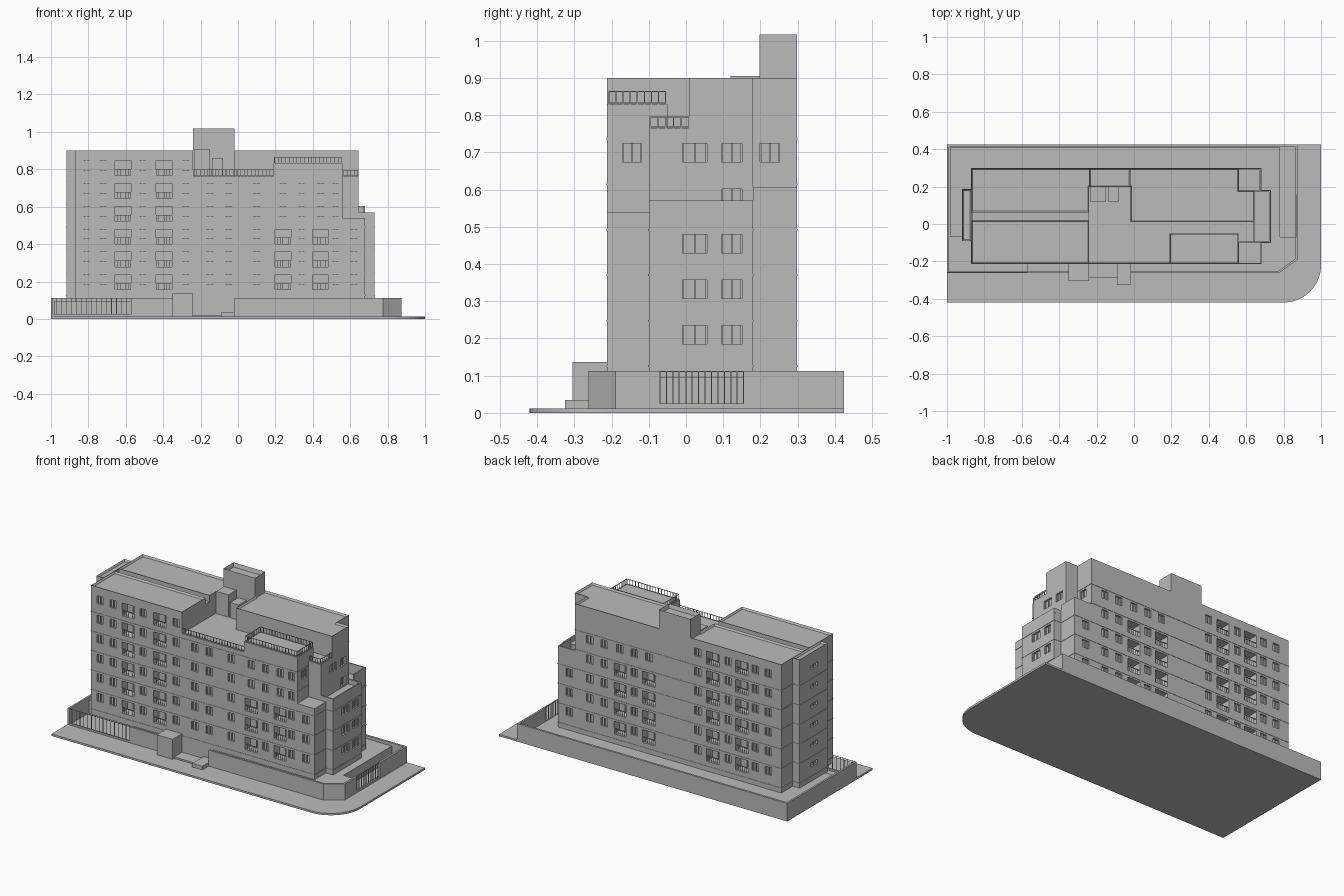
import bpy, bmesh, math
from mathutils import Vector

cube = bpy.data.objects.get("Cube")
if cube:
    bpy.data.objects.remove(cube, do_unlink=True)

grey = bpy.data.materials.new("concrete grey")
grey.use_nodes = True
grey.diffuse_color = (0.5, 0.5, 0.5, 1)
grey.node_tree.nodes["Principled BSDF"].inputs["Base Color"].default_value = (0.5, 0.5, 0.5, 1)


def finish(name, bm):
    bmesh.ops.recalc_face_normals(bm, faces=bm.faces)
    me = bpy.data.meshes.new(name)
    bm.to_mesh(me)
    bm.free()
    me.materials.append(grey)
    ob = bpy.data.objects.new(name, me)
    bpy.context.collection.objects.link(ob)
    return ob


def prism(name, pts, z0, z1, parapet=0.0):
    """Upright prism over an outline, with an optional sunken roof."""
    bm = bmesh.new()
    base = bm.faces.new([bm.verts.new((x, y, z0)) for x, y in pts])
    ext = bmesh.ops.extrude_face_region(bm, geom=[base], use_keep_orig=True)
    for v in [g for g in ext["geom"] if isinstance(g, bmesh.types.BMVert)]:
        v.co.z = z1
    bmesh.ops.recalc_face_normals(bm, faces=bm.faces)
    if parapet:
        top = max(bm.faces, key=lambda f: f.calc_center_median().z)
        bmesh.ops.inset_region(bm, faces=[top], thickness=0.01)
        for v in top.verts:
            v.co.z -= parapet
    return finish(name, bm)


def rect(x0, x1, y0, y1):
    return [(x0, y0), (x1, y0), (x1, y1), (x0, y1)]


def boxes(name, items):
    """One object made of boxes given as (x0, x1, y0, y1, z0, z1)."""
    bm = bmesh.new()
    for x0, x1, y0, y1, z0, z1 in items:
        vs = bmesh.ops.create_cube(bm, size=1)["verts"]
        for v in vs:
            v.co = Vector(((x0 + x1) / 2 + v.co.x * (x1 - x0),
                           (y0 + y1) / 2 + v.co.y * (y1 - y0),
                           (z0 + z1) / 2 + v.co.z * (z1 - z0)))
    return finish(name, bm)


def railing(name, path, z0, z1, step=0.02, t=0.0015):
    """Bars and two rails along an axis-aligned path."""
    items = []
    for (ax, ay), (bx, by) in zip(path, path[1:]):
        n = max(1, round(math.hypot(bx - ax, by - ay) / step))
        for i in range(n + 1):
            x, y = ax + (bx - ax) * i / n, ay + (by - ay) * i / n
            items.append((x - t, x + t, y - t, y + t, z0, z1))
        for z in (z0 + 2 * t, z1 - t):
            items.append((min(ax, bx) - t, max(ax, bx) + t, min(ay, by) - t, max(ay, by) + t, z - t, z + t))
    return boxes(name, items)


# Ground slab with one rounded corner
arc = [(0.8 + 0.2 * math.cos(a), -0.22 + 0.2 * math.sin(a))
       for a in (math.radians(-90 + 9 * i) for i in range(11))]
prism("ground_slab", [(-1, -0.42)] + arc + [(1, 0.425), (-1, 0.425)], 0, 0.012)

# Podium with entrance alcove, front-left courtyard and right-hand sunken yard
prism("podium", [(-0.985, -0.07), (-0.57, -0.07), (-0.57, -0.25), (-0.24, -0.25), (-0.24, -0.212),
                 (-0.02, -0.212), (-0.02, -0.25), (0.775, -0.25), (0.865, -0.185), (0.865, -0.07),
                 (0.78, -0.07), (0.78, 0.41), (-0.985, 0.41)], 0.01, 0.095)

# Boundary walls
boxes("boundary_walls", [
    (-1, -0.988, -0.26, 0.425, 0.01, 0.113), (-1, 0.875, 0.412, 0.425, 0.01, 0.113),
    (0.863, 0.875, 0.155, 0.425, 0.01, 0.113), (0.863, 0.875, -0.19, -0.07, 0.01, 0.113),
    (-0.57, -0.35, -0.262, -0.25, 0.01, 0.113), (-0.02, 0.775, -0.262, -0.25, 0.01, 0.113),
    (-1, -0.57, -0.262, -0.254, 0.01, 0.022), (0.863, 0.875, -0.07, 0.155, 0.01, 0.025)])
prism("corner_wall", [(0.775, -0.262), (0.875, -0.19), (0.863, -0.185), (0.775, -0.25)], 0.01, 0.113)
railing("courtyard_fence", [(-0.995, -0.258), (-0.57, -0.258)], 0.02, 0.113, 0.027)
railing("gate_fence", [(0.869, -0.07), (0.869, 0.155)], 0.02, 0.113, 0.018)

# Entrance
boxes("entrance_block", [(-0.35, -0.24, -0.305, -0.21, 0.01, 0.137)])
boxes("entrance_steps", [(-0.24, -0.02, -0.29, -0.21, 0.01, 0.022),
                         (-0.09, -0.02, -0.325, -0.21, 0.01, 0.035)])

# Building masses
F, B = -0.212, 0.298
masses = [
    prism("lower_floors", rect(-0.87, 0.68, F, B), 0.09, 0.54),
    prism("right_bay", rect(0.68, 0.73, -0.1, 0.18), 0.09, 0.54),
    prism("left_bay", rect(-0.918, -0.87, -0.09, 0.185), 0.09, 0.9, 0.012),
    prism("middle_floors", [(-0.87, F), (0.56, F), (0.56, -0.1), (0.645, -0.1), (0.645, 0.18),
                            (0.56, 0.18), (0.56, B), (-0.87, B)], 0.54, 0.765),
    prism("front_top_floor", rect(-0.87, -0.24, F, 0.02), 0.765, 0.9, 0.012),
    prism("back_top_floor", [(-0.87, 0.062), (-0.24, 0.062), (-0.24, 0.2), (-0.02, 0.2), (-0.02, 0.01),
                             (0.645, 0.01), (0.645, 0.18), (0.56, 0.18), (0.56, B), (-0.87, B)],
          0.765, 0.9, 0.012),
]
boxes("roof_gutter", [(-0.865, -0.24, 0.02, 0.062, 0.765, 0.86)])
prism("terrace_block", rect(0.19, 0.56, F, -0.05), 0.765, 0.83)
prism("lift_tower", rect(-0.24, -0.02, 0.197, B), 0.88, 1.017, 0.025)
boxes("stair_head", [(-0.235, -0.15, 0.12, 0.2, 0.765, 0.905), (-0.14, -0.08, 0.12, 0.2, 0.765, 0.86)])

# Low parapets around the stepped terraces
boxes("step_parapets", [
    (0.56, 0.68, B - 0.008, B, 0.54, 0.605), (0.672, 0.68, 0.18, B, 0.54, 0.605),
    (0.722, 0.73, -0.1, 0.18, 0.54, 0.57), (0.645, 0.73, -0.1, -0.092, 0.54, 0.57),
    (0.645, 0.73, 0.172, 0.18, 0.54, 0.57)])

# Terrace railings
railing("front_railing", [(-0.24, -0.207), (0.19, -0.207)], 0.765, 0.798)
railing("upper_railing", [(0.195, -0.207), (0.555, -0.207), (0.555, -0.055), (0.195, -0.055),
                          (0.195, -0.207)], 0.83, 0.865)
railing("side_railing", [(0.565, -0.096), (0.64, -0.096), (0.64, 0.008)], 0.765, 0.797)

# Thin bands at each floor level
LEVEL, STOREY = 0.125, 0.1222
bands = []
for k in range(6):
    z = LEVEL + k * STOREY
    right = 0.68 if k < 4 else 0.56
    bands.append((-0.872, right + 0.002, F - 0.002, B + 0.002, z - 0.002, z + 0.002))
    bands.append((-0.92, -0.8, -0.092, 0.187, z - 0.002, z + 0.002))
    if k < 4:
        bands.append((0.6, 0.732, -0.102, 0.182, z - 0.002, z + 0.002))
boxes("floor_bands", bands)

# Windows and balconies: recesses to cut, plus bars that fill them
cuts, frames = [], []


def opening(axis, face, out, c, row, width=0.05, height=0.05, balcony=False):
    z0 = LEVEL + row * STOREY + (0.031 if balcony else 0.06)
    z1 = LEVEL + row * STOREY + 0.06 + height
    depth = 0.055 if balcony else 0.012

    def add(target, a0, a1, d0, d1, b0, b1):
        lo, hi = sorted((face + out * d0, face + out * d1))
        target.append((a0, a1, lo, hi, b0, b1) if axis == "y" else (lo, hi, a0, a1, b0, b1))

    h = width / 2
    add(cuts, c - h, c + h, -depth, 0.01, z0, z1)
    if balcony:
        for i in range(7):
            p = c - h + width * i / 6
            add(frames, p - 0.001, p + 0.001, -0.006, -0.004, z0, z0 + 0.032)
        add(frames, c - h, c + h, -0.007, -0.003, z0 + 0.031, z0 + 0.034)
        add(frames, c - 0.002, c + 0.002, -depth, -depth + 0.006, z0, z1)
    else:
        add(frames, c - 0.002, c + 0.002, -depth, -0.005, z0, z1)
        for a, b in ((c - h, c - h + 0.004), (c + h - 0.004, c + h)):
            add(frames, a, b, -depth, -0.006, z0, z1)


for row in range(6):
    # Front
    for x in (-0.81, -0.72, -0.51, -0.28):
        opening("y", F, -1, x, row, 0.042)
    for x in (-0.615, -0.395):
        opening("y", F, -1, x, row, 0.085, balcony=True)
    if row < 5:
        for x in (-0.15, -0.05, 0.1):
            opening("y", F, -1, x, row, 0.045)
        for x in (0.24, 0.44):
            low = row < 3
            opening("y", F, -1, x, row, 0.085 if low else 0.045, balcony=low)
        opening("y", F, -1, 0.34, row, 0.04)
        opening("y", F, -1, 0.52, row, 0.04)
    if row < 3:
        opening("y", F, -1, 0.62, row, 0.045)
    # Back
    for x in (-0.78, -0.69, -0.5, -0.29):
        opening("y", B, 1, x, row, 0.045)
    for x in (-0.595, -0.395):
        opening("y", B, 1, x, row, 0.085, balcony=True)
    if row < 5:
        for x in (0.05, 0.25):
            low = row < 4
            opening("y", B, 1, x, row, 0.085 if low else 0.045, balcony=low)
        for x in (0.15, 0.36, 0.46):
            opening("y", B, 1, x, row, 0.045)
    if row < 3:
        opening("y", B, 1, 0.6, row, 0.045)
    # Left end
    opening("x", -0.918, -1, 0.04, row, 0.065, 0.025)
    # Right end
    if row < 5:
        face = 0.73 if row < 3 else 0.645
        opening("x", face, 1, 0.123, row, 0.054)
        if row != 3:
            opening("x", face, 1, 0.023, row, 0.066)
for y in (-0.145, 0.225):
    opening("x", 0.56, 1, y, 4, 0.052)

cutter = boxes("opening_cutter", cuts)
cutter.hide_render = True
for ob in masses:
    mod = ob.modifiers.new("openings", "BOOLEAN")
    mod.operation, mod.solver, mod.object = "DIFFERENCE", "EXACT", cutter
    bpy.context.view_layer.objects.active = ob
    bpy.ops.object.modifier_apply(modifier=mod.name)
bpy.data.objects.remove(cutter, do_unlink=True)
boxes("window_frames_and_balcony_rails", frames)
